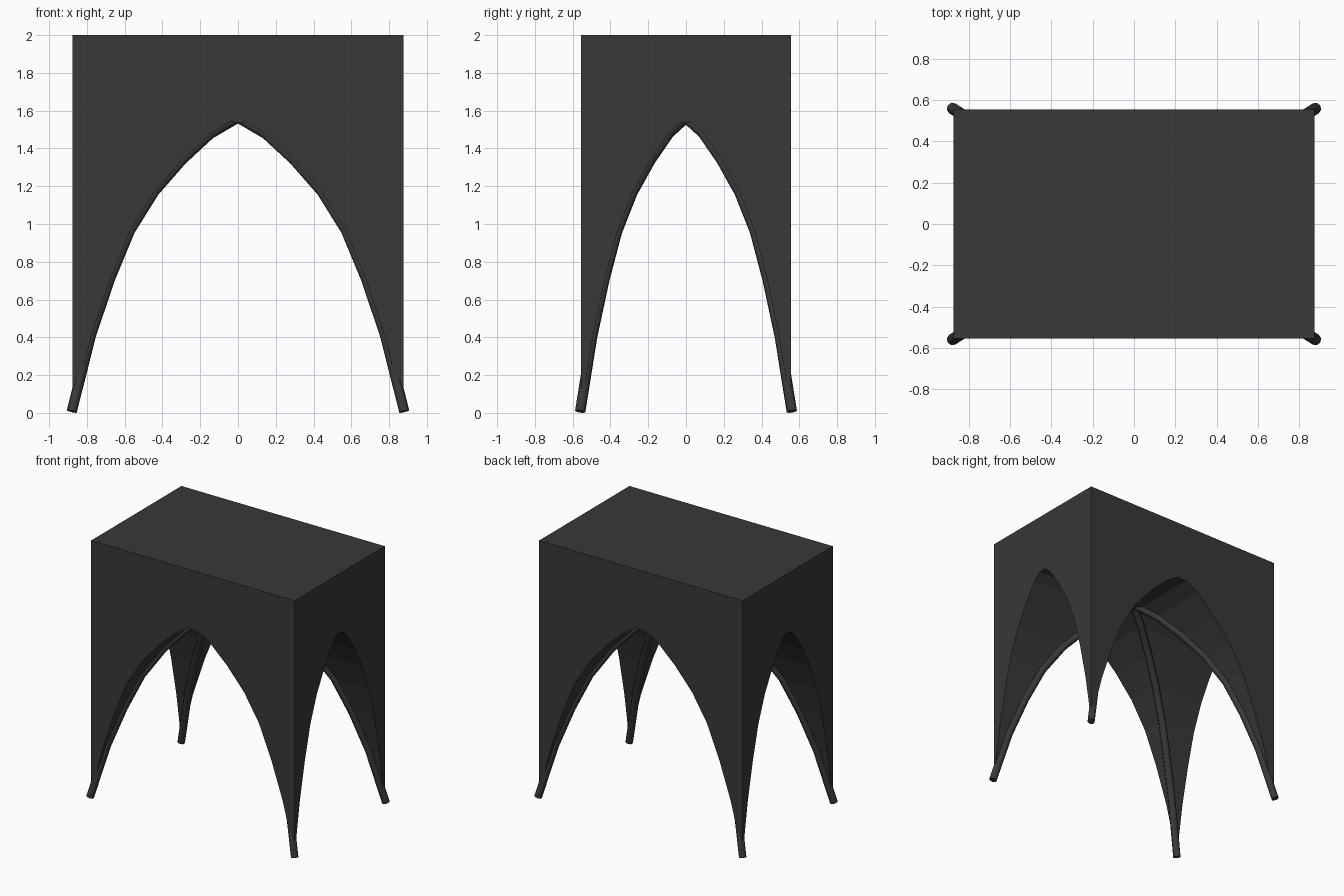
import bpy, bmesh
from mathutils import Vector

if "Cube" in bpy.data.objects:
    bpy.data.objects.remove(bpy.data.objects["Cube"])

HX, HY, TOP = 0.875, 0.555, 2.0
# half profile of the pointed arch (fraction of half width, height)
ARCH = [(1.0, 0.01), (0.886, 0.41), (0.771, 0.71), (0.651, 0.965),
        (0.506, 1.17), (0.337, 1.34), (0.165, 1.48), (0.0, 1.565)]

mat = bpy.data.materials.new("dark_stone")
mat.diffuse_color = (0.04, 0.04, 0.04, 1)
mat.use_nodes = True
mat.node_tree.nodes["Principled BSDF"].inputs["Base Color"].default_value = mat.diffuse_color


def finish(name, bm):
    bmesh.ops.recalc_face_normals(bm, faces=bm.faces)
    me = bpy.data.meshes.new(name)
    bm.to_mesh(me)
    bm.free()
    ob = bpy.data.objects.new(name, me)
    bpy.context.collection.objects.link(ob)
    me.materials.append(mat)
    return ob


def box(name, lo, hi):
    lo, hi = Vector(lo), Vector(hi)
    bm = bmesh.new()
    bmesh.ops.create_cube(bm, size=1)
    for v in bm.verts:
        v.co = Vector([(lo[i] + hi[i]) / 2 + v.co[i] * (hi[i] - lo[i]) for i in range(3)])
    return finish(name, bm)


def arch_prism(name, half, along_y):
    """Pointed barrel used to cut one direction of the vault."""
    side = [(1.03, -0.1)] + ARCH
    prof = side + [(-a, z) for a, z in reversed(side[:-1])]
    bm = bmesh.new()
    vs = [bm.verts.new((a * half, -1.2, z) if along_y else (-1.2, a * half, z)) for a, z in prof]
    face = bm.faces.new(vs)
    geo = bmesh.ops.extrude_face_region(bm, geom=[face])["geom"]
    bmesh.ops.translate(bm, vec=(0, 2.4, 0) if along_y else (2.4, 0, 0),
                        verts=[g for g in geo if isinstance(g, bmesh.types.BMVert)])
    ob = finish(name, bm)
    ob.hide_render = True
    return ob


# vault block with two crossing pointed barrels removed
vault = box("vault_block", (-HX, -HY, 0.01), (HX, HY, TOP))
cutters = [arch_prism("long_cutter", HX, True), arch_prism("short_cutter", HY, False)]
for c in cutters:
    m = vault.modifiers.new("cut", 'BOOLEAN')
    m.operation, m.solver, m.object = 'DIFFERENCE', 'EXACT', c
    bpy.context.view_layer.objects.active = vault
    bpy.ops.object.modifier_apply(modifier=m.name)
for c in cutters:
    bpy.data.objects.remove(c)

# diagonal groin ribs, one per corner, slightly overshooting the crown
for sx in (-1, 1):
    for sy in (-1, 1):
        cu = bpy.data.curves.new("groin_rib", 'CURVE')
        cu.dimensions = '3D'
        cu.bevel_depth, cu.bevel_resolution = 0.028, 2
        cu.use_fill_caps = True
        sp = cu.splines.new('POLY')
        sp.points.add(len(ARCH) - 1)
        for p, (a, z) in zip(sp.points, ARCH):
            p.co = (sx * a * (HX + 0.005), sy * a * (HY + 0.005), z - 0.002, 1)
        cu.materials.append(mat)
        ob = bpy.data.objects.new("groin_rib", cu)
        bpy.context.collection.objects.link(ob)
        bpy.ops.object.select_all(action='DESELECT')
        ob.select_set(True)
        bpy.context.view_layer.objects.active = ob
        bpy.ops.object.convert(target='MESH')

# ridge ribs along the two crowns
box("ridge_rib_long", (-HX, -0.022, 1.538), (HX, 0.022, 1.58))
box("ridge_rib_short", (-0.03, -HY, 1.538), (0.03, HY, 1.58))
